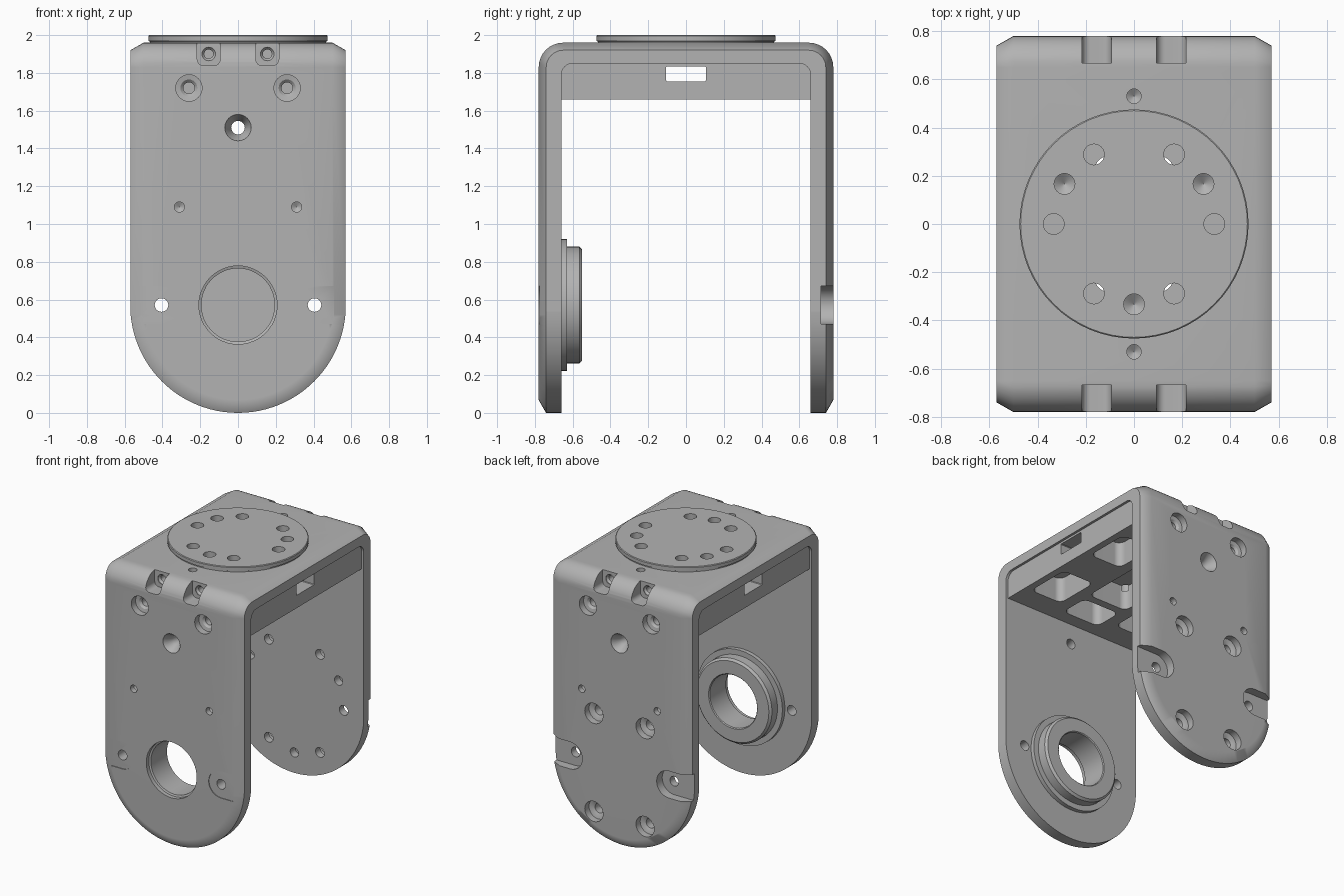
import bpy, bmesh
from math import sin, cos, pi, radians
from mathutils import Vector

cube = bpy.data.objects.get("Cube")
if cube:
    bpy.data.objects.remove(cube)

grey = bpy.data.materials.new("machined_grey")
grey.use_nodes = True
COLOR = (0.45, 0.45, 0.45, 1)
grey.diffuse_color = COLOR
grey.node_tree.nodes["Principled BSDF"].inputs["Base Color"].default_value = COLOR


def make(name, rings, closed=False):
    """Bridge equal-length rings of points into a solid."""
    bm = bmesh.new()
    loops = [[bm.verts.new(p) for p in ring] for ring in rings]
    pairs = list(zip(loops, loops[1:]))
    if closed:
        pairs.append((loops[-1], loops[0]))
    else:
        bm.faces.new(loops[0])
        bm.faces.new(loops[-1])
    n = len(loops[0])
    for a, b in pairs:
        for i in range(n):
            j = (i + 1) % n
            bm.faces.new((a[i], a[j], b[j], b[i]))
    bmesh.ops.recalc_face_normals(bm, faces=bm.faces)
    mesh = bpy.data.meshes.new(name)
    bm.to_mesh(mesh)
    bm.free()
    mesh.materials.append(grey)
    obj = bpy.data.objects.new(name, mesh)
    bpy.context.collection.objects.link(obj)
    return obj


def rounded(u0, u1, v0, v1, r, n=8):
    """Rounded rectangle outline."""
    pts = []
    corners = ((u1 - r, v1 - r), (u0 + r, v1 - r), (u0 + r, v0 + r), (u1 - r, v0 + r))
    for k, (cu, cv) in enumerate(corners):
        for i in range(n + 1):
            a = (k + i / n) * pi / 2
            pts.append((cu + r * cos(a), cv + r * sin(a)))
    return pts


def prism(name, axis, sections):
    """Loft outlines given as (distance along axis, outline)."""
    place = {"x": lambda d, u, v: (d, u, v),
             "y": lambda d, u, v: (u, d, v),
             "z": lambda d, u, v: (u, v, d)}[axis]
    return make(name, [[place(d, u, v) for u, v in o] for d, o in sections])


def lathe(name, profile, origin, direction, n=24, closed=False):
    """Revolve (radius, depth) pairs about a direction."""
    q = Vector(direction).to_track_quat("Z", "Y")
    rings = [[Vector(origin) + q @ Vector((r * cos(2 * pi * i / n), r * sin(2 * pi * i / n), h))
              for i in range(n)] for r, h in profile]
    return make(name, rings, closed)


def combine(targets, tool, operation="DIFFERENCE"):
    for target in targets:
        mod = target.modifiers.new("cut", "BOOLEAN")
        mod.operation = operation
        mod.solver = "EXACT"
        mod.object = tool
        bpy.context.view_layer.objects.active = target
        bpy.ops.object.modifier_apply(modifier=mod.name)
    bpy.data.objects.remove(tool)


# Yoke shell: rounded side profile crossed with a round-ended front profile
def side(offset):
    e = 0.78 - offset
    return rounded(-e, e, -0.4, 1.96 - offset, 0.13 - offset)


def face(inset):
    e = 0.571 - inset
    return rounded(-e, e, inset, 4, e, 24)


yoke = prism("yoke", "x", [(-0.57, side(0.04)), (-0.5, side(0)), (0.5, side(0)), (0.57, side(0.04))])
combine([yoke], prism("front_shape", "y", [(-0.821, face(0.14)), (-0.741, face(0)),
                                           (0.741, face(0)), (0.821, face(0.14))]), "INTERSECT")
opening = rounded(-0.66, 0.66, -0.5, 1.85, 0.06)
combine([yoke], prism("opening", "x", [(-1, opening), (1, opening)]))

# Stiffening block under the bridge, with pockets and a cross slot
block = rounded(-0.552, 0.552, -0.67, 0.67, 0.002, 1)
combine([yoke], prism("block", "z", [(1.66, block), (1.9, block)]), "UNION")
pockets = [(0, 0, 0.16, 0.28), (0, 0.45, 0.15, 0.11), (0, -0.45, 0.15, 0.11)]
pockets += [(sx * 0.37, sy * 0.31, 0.13, 0.17) for sx in (-1, 1) for sy in (-1, 1)]
for x, y, w, d in pockets:
    o = rounded(x - w, x + w, y - d, y + d, 0.05)
    combine([yoke], prism("pocket", "z", [(1.6, o), (1.84, o)]))
slot = rounded(-0.105, 0.105, 1.755, 1.835, 0.004, 1)
combine([yoke], prism("slot", "x", [(-1, slot), (1, slot)]))

# Turntable disc on top
disc = lathe("turntable_disc", [(0.467, 1.95), (0.467, 1.966), (0.475, 1.97), (0.475, 1.995), (0.47, 2)],
             (0, 0, 0), (0, 0, 1), 64)


def drill(x, y, z, direction, profile, targets=(yoke,)):
    full = [(profile[0][0], -0.03)] + profile
    combine(targets, lathe("drill", full, (x, y, z), direction))


# Bolt circle in the disc
for deg in (0, 30, 60, 120, 150, 180, 240, 270, 300):
    a = radians(deg)
    pointed = deg in (30, 150, 270)
    depth = 0.2 if deg in (60, 120, 240, 300) else 0.13
    shape = [(0.043, 0.1), (0.001, 0.13)] if pointed else [(0.043, depth)]
    drill(0.333 * cos(a), 0.333 * sin(a), 2, (0, 0, -1), shape, (yoke, disc))

# Holes shared by both legs
for s in (-1, 1):
    y, inward = s * 0.78, (0, -s, 0)
    drill(0, 0.53 * s, 1.96, (0, 0, -1), [(0.03, 0.03), (0.001, 0.05)])
    drill(0, y, 1.51, inward, [(0.07, 0.005), (0.036, 0.06), (0.036, 0.2)])
    for m in (-1, 1):
        drill(m * 0.26, y, 1.72, inward, [(0.07, 0.05), (0.045, 0.055), (0.03, 0.07), (0.03, 0.2)])
        drill(m * 0.31, y, 1.09, inward, [(0.027, 0.04), (0.001, 0.055)])
        # Screw notch in the top edge
        o = rounded(m * 0.155 - 0.061, m * 0.155 + 0.061, 1.838, 2.3, 0.035)
        combine([yoke], prism("notch", "y", [(s * 0.668, o), (s * 0.95, o)]))
        drill(m * 0.155, s * 0.668, 1.9, inward, [(0.036, 0.005), (0.024, 0.02), (0.024, 0.1)])
        # Open-sided screw seat, shallow in front and deep behind
        o = rounded(min(m * 0.305, m * 0.9), max(m * 0.305, m * 0.9), 0.471, 0.671, 0.1)
        combine([yoke], prism("seat", "y", [(0.715 if s > 0 else -0.775, o), (s * 0.95, o)]))
        drill(m * 0.405, y, 0.571, inward, [(0.036, 0.2)])

# Back leg bolt circle: four stepped through holes, three blind ones inside
for deg in (60, 120, 240, 300):
    a = radians(deg)
    drill(0.42 * cos(a), 0.78, 0.571 + 0.42 * sin(a), (0, -1, 0),
          [(0.075, 0.05), (0.055, 0.055), (0.036, 0.065), (0.036, 0.2)])
for deg in (30, 150, 270):
    a = radians(deg)
    drill(0.42 * cos(a), 0.66, 0.571 + 0.42 * sin(a), (0, 1, 0), [(0.034, 0.06)])

# Front leg bearing bore and its inner collar
combine([yoke], lathe("bore", [(0.207, -0.03), (0.207, 0.03), (0.194, 0.035), (0.194, 0.2)],
                      (0, -0.78, 0.571), (0, 1, 0), 48))
collar = lathe("bearing_collar",
               [(0.194, 0.1), (0.35, 0.1), (0.35, 0.15), (0.31, 0.15), (0.31, 0.215),
                (0.295, 0.23), (0.2, 0.23), (0.194, 0.224)],
               (0, -0.78, 0.571), (0, 1, 0), 48, True)

# Smooth the curved faces while keeping edges crisp
bpy.ops.object.select_all(action="DESELECT")
for obj in (yoke, disc, collar):
    obj.select_set(True)
bpy.context.view_layer.objects.active = yoke
bpy.ops.object.shade_smooth_by_angle(angle=radians(32))
for obj in (yoke, disc, collar):
    mod = obj.modifiers.new("even_shading", "WEIGHTED_NORMAL")
    mod.keep_sharp = True
